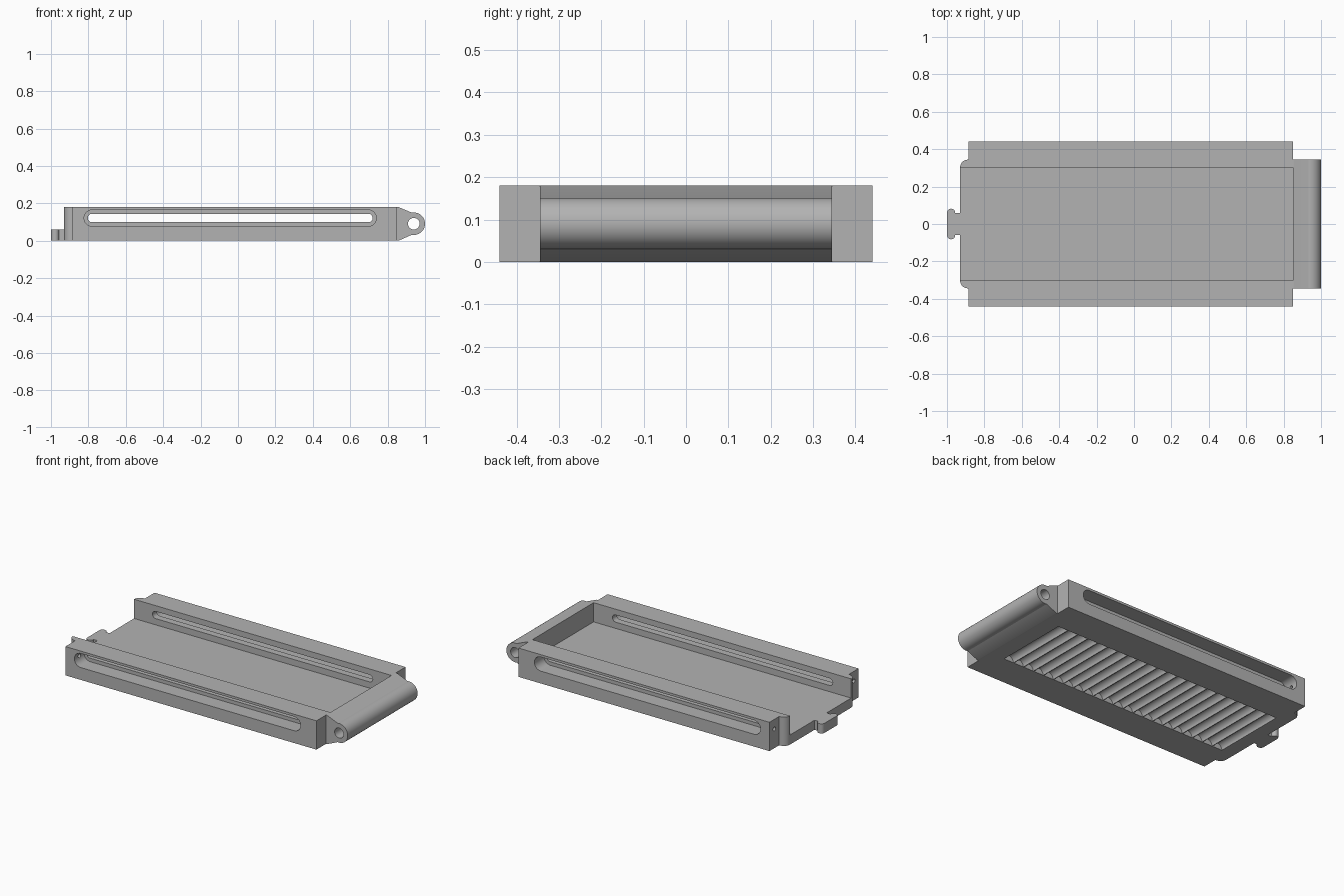
import bpy
import bmesh
from math import cos, sin, radians
from mathutils import Vector

if "Cube" in bpy.data.objects:
    bpy.data.objects.remove(bpy.data.objects["Cube"], do_unlink=True)

grey = bpy.data.materials.new("plain grey")
grey.use_nodes = True
COLOUR = (0.45, 0.45, 0.45, 1)
grey.diffuse_color = COLOUR
grey.node_tree.nodes["Principled BSDF"].inputs["Base Color"].default_value = COLOUR


def arc(cx, cy, r, start, end, steps=12):
    angles = [radians(start + (end - start) * i / steps) for i in range(steps + 1)]
    return [(cx + r * cos(a), cy + r * sin(a)) for a in angles]


def capsule(x0, x1, z0, z1):
    r, mid = (z1 - z0) / 2, (z0 + z1) / 2
    return arc(x1 - r, mid, r, -90, 90) + arc(x0 + r, mid, r, 90, 270)


def prism(name, outlines, axis, lo, hi):
    """Extrude closed 2D outlines along an axis, from lo to hi."""
    place = {"x": lambda a, b, h: (h, a, b),
             "y": lambda a, b, h: (a, h, b),
             "z": lambda a, b, h: (a, b, h)}[axis]
    bm = bmesh.new()
    for outline in outlines:
        face = bm.faces.new([bm.verts.new(place(a, b, lo)) for a, b in outline])
        new = bmesh.ops.extrude_face_region(bm, geom=[face])["geom"]
        shift = Vector(place(0, 0, hi - lo))
        bmesh.ops.translate(bm, vec=shift,
                            verts=[v for v in new if isinstance(v, bmesh.types.BMVert)])
    bmesh.ops.recalc_face_normals(bm, faces=bm.faces)
    mesh = bpy.data.meshes.new(name)
    bm.to_mesh(mesh)
    bm.free()
    mesh.materials.append(grey)
    obj = bpy.data.objects.new(name, mesh)
    bpy.context.collection.objects.link(obj)
    return obj


def activate(obj):
    bpy.ops.object.select_all(action="DESELECT")
    obj.select_set(True)
    bpy.context.view_layer.objects.active = obj


def cut(obj, cutter):
    cutter.hide_render = True
    activate(obj)
    mod = obj.modifiers.new("cut", "BOOLEAN")
    mod.operation, mod.solver, mod.object = "DIFFERENCE", "EXACT", cutter
    bpy.ops.object.modifier_apply(modifier=mod.name)
    bpy.data.objects.remove(cutter, do_unlink=True)


def box(x0, x1, y0, y1):
    return [(x0, y0), (x1, y0), (x1, y1), (x0, y1)]


HEIGHT, FLOOR, INNER = 0.18, 0.06, 0.302

# Tray outline: latch tab, rounded wall ends, side walls
half = arc(-0.978, 0.06, 0.022, 180, 0)
half += [(-0.93, 0.06)]
half += arc(-0.888, INNER, 0.042, 180, 90)
half += [(-0.885, 0.344), (-0.885, 0.44), (0.85, 0.44)]
outline = half + [(x, -y) for x, y in reversed(half)]
tray = prism("tray", [outline], "z", 0, HEIGHT)

# Open interior above the floor
cut(tray, prism("interior_cutter", [box(-1.1, 0.9, -INNER, INNER)], "z", FLOOR, 0.3))

# Stepped slot and end pin hole in each side wall
for side in (-1, 1):
    cut(tray, prism("recess_cutter", [capsule(-0.823, 0.74, 0.077, 0.165)],
                    "y", side * 0.345, side * 0.5))
    cut(tray, prism("slot_cutter", [capsule(-0.803, 0.72, 0.099, 0.144)],
                    "y", side * 0.25, side * 0.4))
    cut(tray, prism("pin_hole_cutter", [arc(side * 0.392, 0.121, 0.012, 0, 345, 23)],
                    "x", -0.95, -0.78))

# Row of round grooves under the floor
COUNT, START, END = 22, -0.845, 0.755
pitch = (END - START) / COUNT
grooves = [arc(START + pitch * (i + 0.5), 0, 0.034, 0, 345, 23) for i in range(COUNT)]
cut(tray, prism("groove_cutter", grooves, "y", -0.237, 0.237))

# Hinge wall and barrel with a bore through it
profile = [(0.85, 0), (0.858, 0)]
profile += arc(0.94, 0.091, 0.06, -100, 100, 28)
profile += [(0.858, HEIGHT), (0.85, HEIGHT)]
hinge = prism("hinge_barrel", [profile], "y", -0.345, 0.345)
cut(hinge, prism("bore_cutter", [arc(0.94, 0.091, 0.031, 0, 350, 35)], "y", -0.5, 0.5))

for part in (tray, hinge):
    activate(part)
    bpy.ops.object.shade_smooth_by_angle(angle=radians(30))
